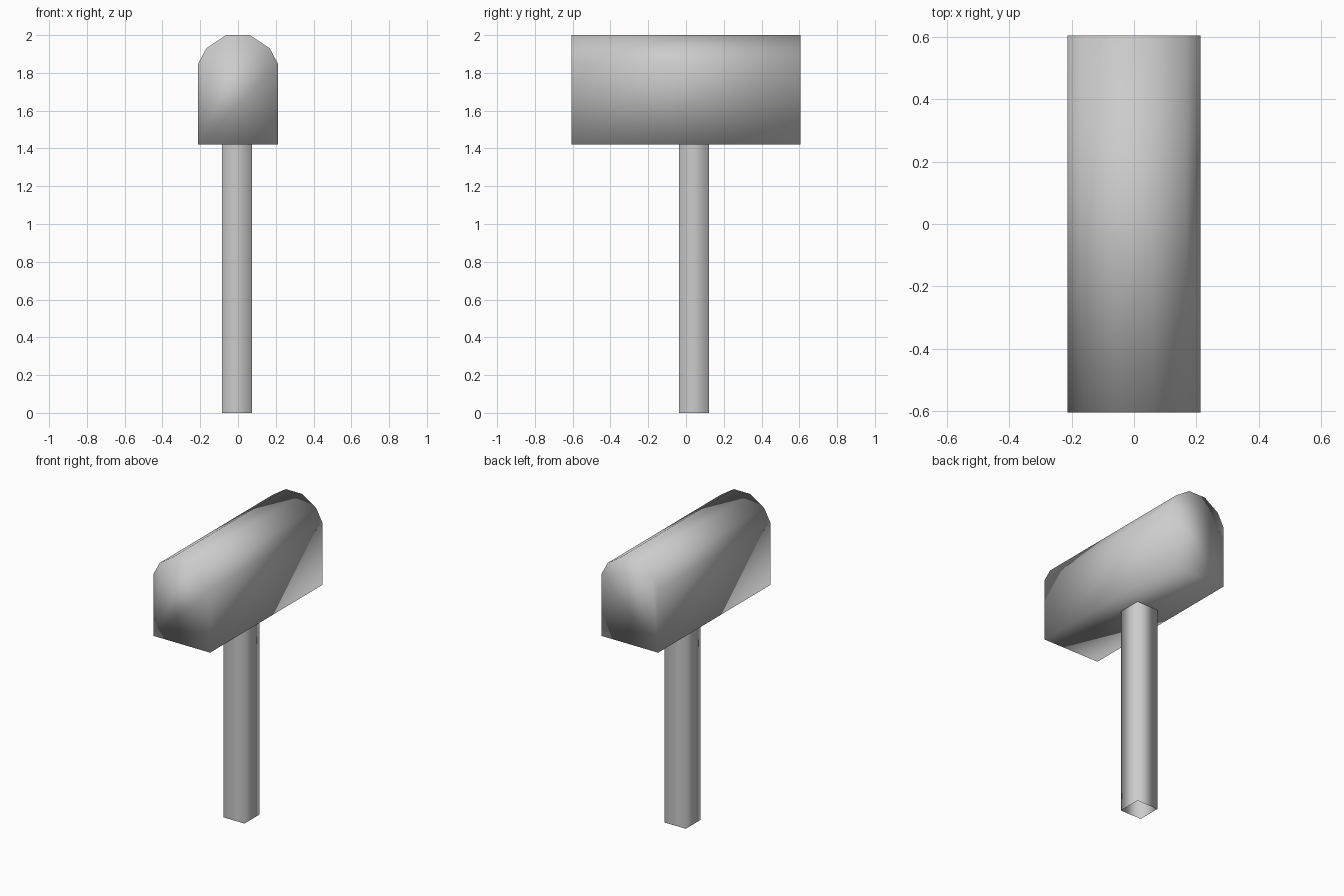
import bpy
import bmesh

cube = bpy.data.objects.get("Cube")
if cube:
    bpy.data.objects.remove(cube, do_unlink=True)

# Single grey material
grey = bpy.data.materials.new("plain_grey")
grey.use_nodes = True
colour = (0.6, 0.6, 0.6, 1)
grey.diffuse_color = colour
grey.node_tree.nodes["Principled BSDF"].inputs["Base Color"].default_value = colour


def extruded(name, outline, offset, capped):
    """Sweep a closed outline along offset, smooth shaded, with optional end caps."""
    bm = bmesh.new()
    face = bm.faces.new([bm.verts.new(p) for p in outline])
    result = bmesh.ops.extrude_face_region(bm, geom=[face], use_keep_orig=True)
    moved = [g for g in result["geom"] if isinstance(g, bmesh.types.BMVert)]
    bmesh.ops.translate(bm, verts=moved, vec=offset)
    bmesh.ops.recalc_face_normals(bm, faces=bm.faces)
    if not capped:
        caps = [f for f in bm.faces if abs(f.normal.z) > 0.9]
        bmesh.ops.delete(bm, geom=caps, context="FACES_ONLY")
    for f in bm.faces:
        f.smooth = True
    mesh = bpy.data.meshes.new(name)
    bm.to_mesh(mesh)
    bm.free()
    mesh.materials.append(grey)
    obj = bpy.data.objects.new(name, mesh)
    bpy.context.collection.objects.link(obj)
    return obj


# Mallet head: arched profile, mirrored left to right
half = [(0.213, 1.42), (0.213, 1.845), (0.168, 1.93), (0.063, 2.0)]
profile = half + [(-x, z) for x, z in reversed(half)]
extruded("mallet_head", [(x, -0.605, z) for x, z in profile], (0, 1.21, 0), True)

# Handle: square open tube, set slightly off centre
cx, cy, r = -0.005, 0.043, 0.08
corners = [(-r, -r), (r, -r), (r, r), (-r, r)]
extruded("handle", [(cx + x, cy + y, 0) for x, y in corners], (0, 0, 1.425), False)
